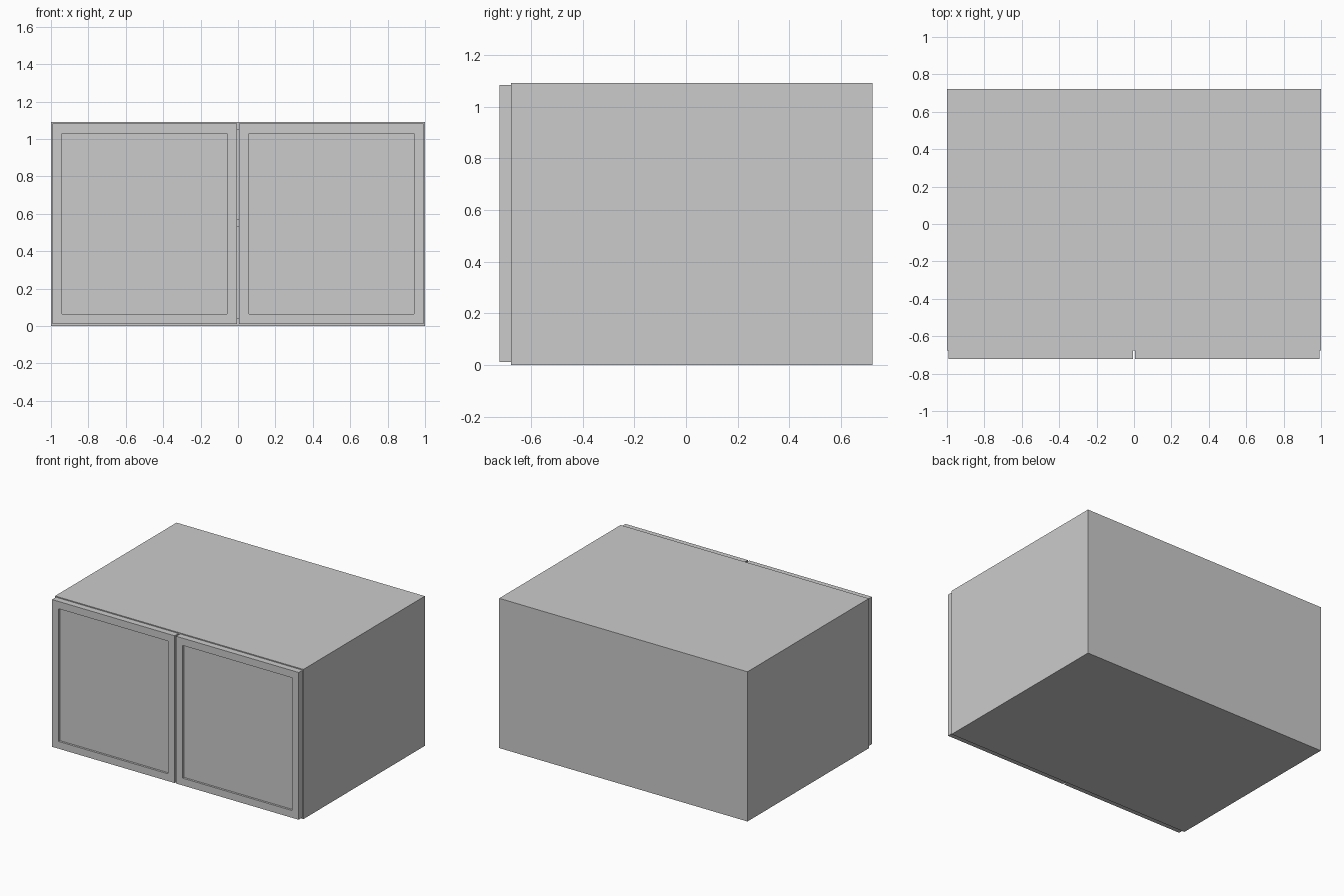
import bpy

if "Cube" in bpy.data.objects:
    bpy.data.objects.remove(bpy.data.objects["Cube"])

T = 0.04                      # board thickness
FRONT, BACK, H = -0.676, 0.721, 1.09


def box(name, x0, x1, y0, y1, z0, z1):
    bpy.ops.mesh.primitive_cube_add(size=1)
    ob = bpy.context.object
    ob.name = name
    for v in ob.data.vertices:
        v.co = ((x0, x1)[v.co.x > 0], (y0, y1)[v.co.y > 0], (z0, z1)[v.co.z > 0])
    return ob


# Hollow carcass: sides, top, bottom, back and one shelf
box("left_side", -1, -1 + T, FRONT, BACK, 0, H)
box("right_side", 1 - T, 1, FRONT, BACK, 0, H)
box("bottom_panel", -1 + T, 1 - T, FRONT, BACK, 0, T)
box("top_panel", -1 + T, 1 - T, FRONT, BACK, H - T, H)
box("back_panel", -1 + T, 1 - T, BACK - T, BACK, T, H - T)
box("shelf", -1 + T, 1 - T, FRONT + 0.01, BACK - T, 0.53, 0.57)

# Two framed doors with recessed panels
D0, D1 = -0.721, FRONT
Z0, Z1 = 0.011, 1.083
F = 0.053
for side, x0, x1 in (("left", -0.993, -0.006), ("right", 0.006, 0.993)):
    box(side + "_door_outer_stile", x0, x0 + F, D0, D1, Z0, Z1)
    box(side + "_door_inner_stile", x1 - F, x1, D0, D1, Z0, Z1)
    box(side + "_door_bottom_rail", x0 + F, x1 - F, D0, D1, Z0, Z0 + F)
    box(side + "_door_top_rail", x0 + F, x1 - F, D0, D1, Z1 - F, Z1)
    box(side + "_door_panel", x0 + F, x1 - F, D0 + 0.015, D1, Z0 + F, Z1 - F)
